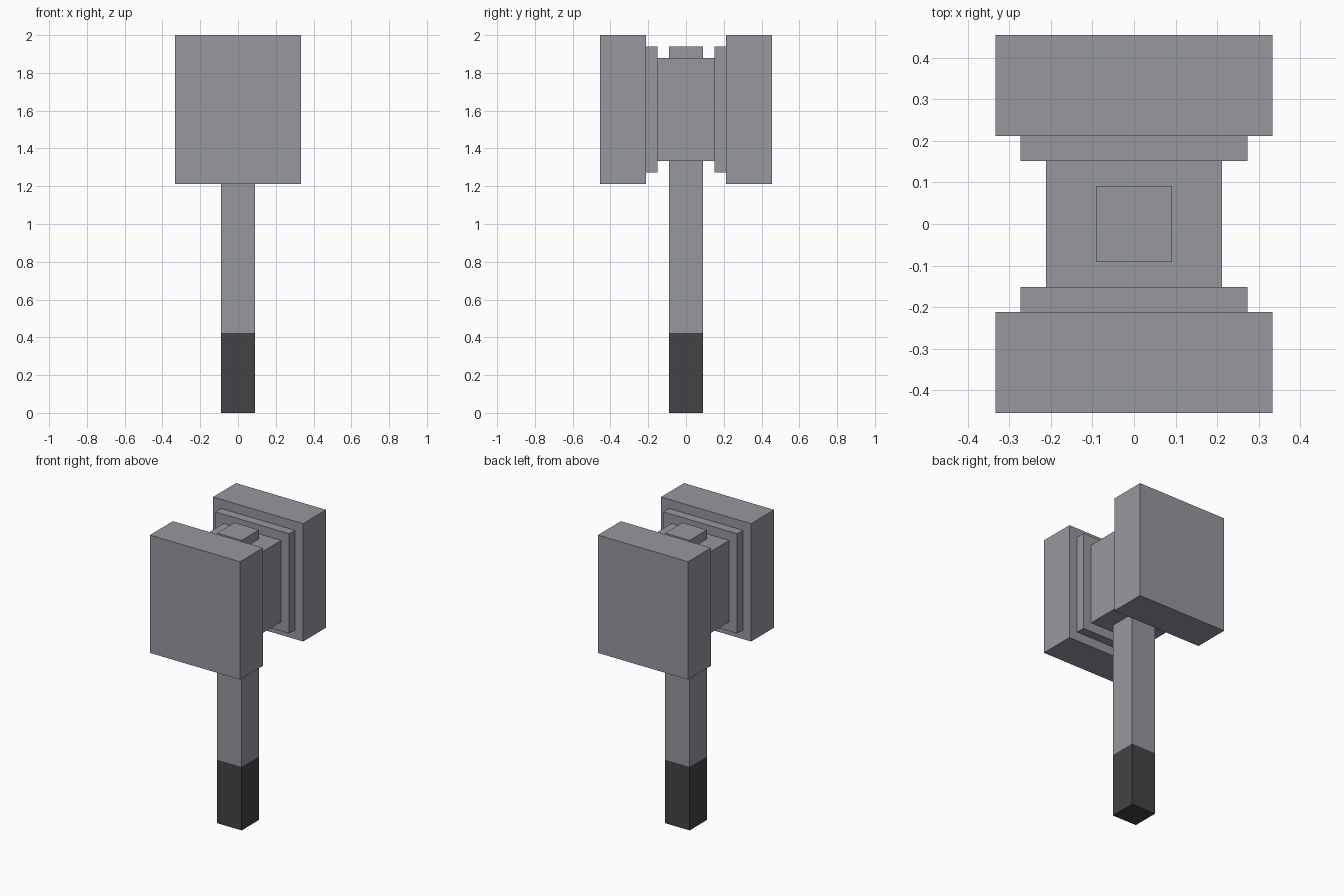
import bpy

default = bpy.data.objects.get("Cube")
if default:
    bpy.data.objects.remove(default, do_unlink=True)

U = 2 / 66  # the hammer is 66 modelling units tall
HEAD_Z = 53  # height of the head's axis, in units


def make_material(name, color):
    mat = bpy.data.materials.new(name)
    mat.use_nodes = True
    mat.diffuse_color = color
    mat.node_tree.nodes["Principled BSDF"].inputs["Base Color"].default_value = color
    return mat


def box(name, size, center, mat):
    """Flat-sided block; size and center are in units."""
    bpy.ops.mesh.primitive_cube_add(size=1, location=[c * U for c in center])
    obj = bpy.context.object
    obj.name = name
    obj.scale = [s * U for s in size]
    bpy.ops.object.transform_apply(location=False, rotation=False, scale=True)
    obj.data.materials.append(mat)
    return obj


steel = make_material("steel grey", (0.305, 0.314, 0.352, 1))
dark = make_material("dark grip", (0.056, 0.054, 0.061, 1))

# Handle: dark grip below, steel shaft running up through the head
box("grip", (6, 6, 14), (0, 0, 7), dark)
box("shaft", (6, 6, 50), (0, 0, 39), steel)

# Head: core block with a stepped collar and striking block at each end
box("head_core", (14, 10, 18), (0, 0, HEAD_Z), steel)
for side, sign in (("front", -1), ("back", 1)):
    box(side + "_collar", (18, 2, 22), (0, sign * 6, HEAD_Z), steel)
    box(side + "_striking_block", (22, 8, 26), (0, sign * 11, HEAD_Z), steel)
